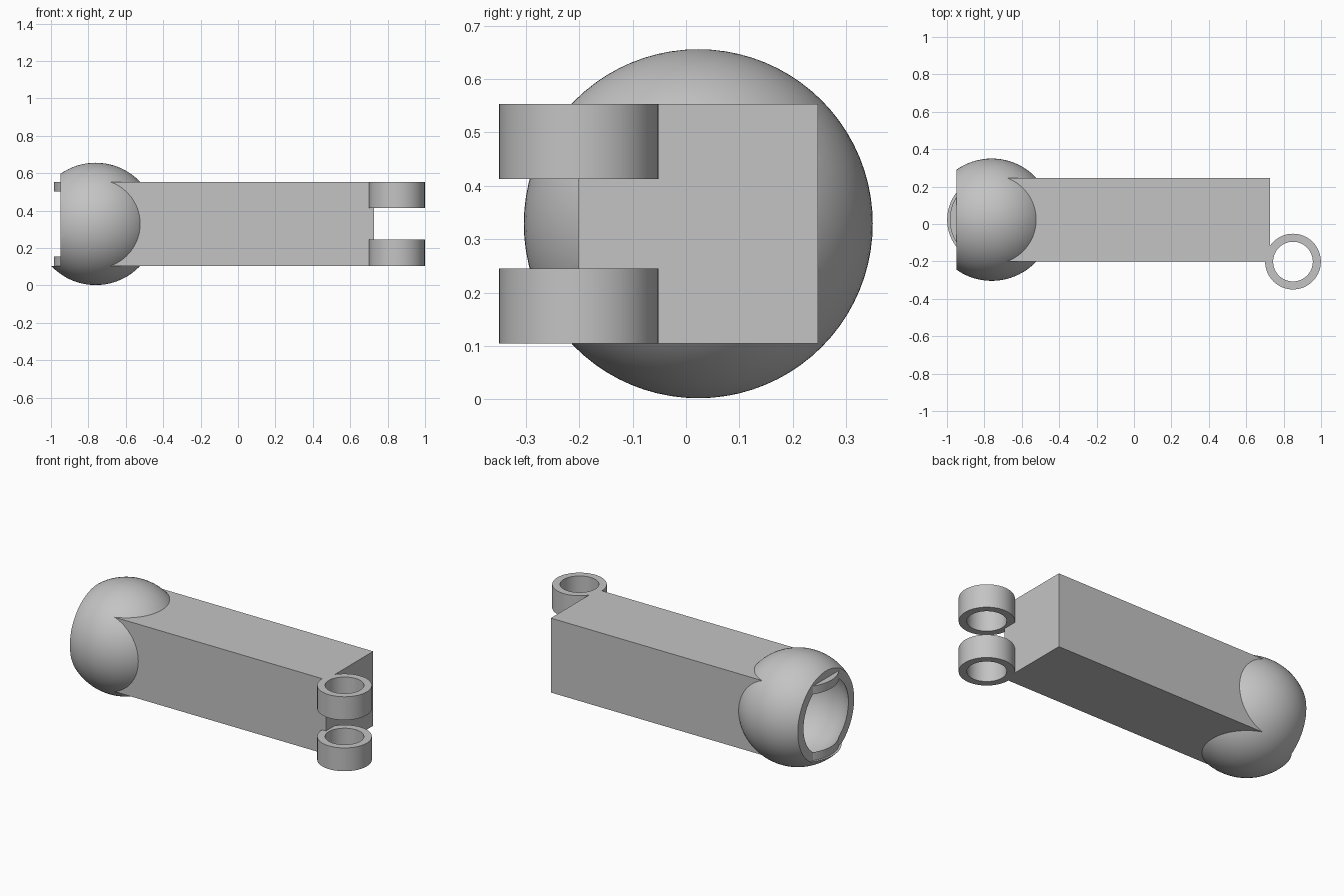
import bpy
import bmesh
from math import cos, sin, pi

if "Cube" in bpy.data.objects:
    bpy.data.objects.remove(bpy.data.objects["Cube"], do_unlink=True)

# Shared dimensions
BALL = (-0.761, 0.023, 0.329)
BALL_R, CAVITY_R = 0.327, 0.284
HALF = 0.224                      # half the bar's square section
BOTTOM, TOP = BALL[2] - HALF, BALL[2] + HALF
BAR_END, CUT_X = 0.727, -0.948

grey = bpy.data.materials.new("plain grey")
grey.use_nodes = True
colour = (0.55, 0.55, 0.55, 1)
grey.diffuse_color = colour
grey.node_tree.nodes["Principled BSDF"].inputs["Base Color"].default_value = colour


def finish(name, bm):
    bmesh.ops.recalc_face_normals(bm, faces=bm.faces)
    mesh = bpy.data.meshes.new(name)
    bm.to_mesh(mesh)
    bm.free()
    mesh.materials.append(grey)
    obj = bpy.data.objects.new(name, mesh)
    bpy.context.collection.objects.link(obj)
    return obj


def sphere(name, radius):
    bm = bmesh.new()
    bmesh.ops.create_uvsphere(bm, u_segments=80, v_segments=40, radius=radius)
    bmesh.ops.translate(bm, verts=bm.verts, vec=BALL)
    return finish(name, bm)


def prism(name, outline, low, high):
    bm = bmesh.new()
    face = bm.faces.new([bm.verts.new((x, y, low)) for x, y in outline])
    top = bmesh.ops.extrude_face_region(bm, geom=[face])["geom"]
    verts = [v for v in top if isinstance(v, bmesh.types.BMVert)]
    bmesh.ops.translate(bm, verts=verts, vec=(0, 0, high - low))
    return finish(name, bm)


def select_only(obj):
    bpy.ops.object.select_all(action="DESELECT")
    obj.select_set(True)
    bpy.context.view_layer.objects.active = obj


def combine(obj, other, operation):
    select_only(obj)
    mod = obj.modifiers.new(operation.title(), "BOOLEAN")
    mod.operation, mod.object, mod.solver = operation, other, "EXACT"
    bpy.ops.object.modifier_apply(modifier=mod.name)
    bpy.data.objects.remove(other, do_unlink=True)


def smooth(obj):
    select_only(obj)
    bpy.ops.object.shade_smooth_by_angle()


# Ball housing, sliced on its outer side down to the level of the bar's underside
ball = sphere("ball_housing", BALL_R)
slice_block = prism("slice_block", [(-2, -1), (CUT_X, -1), (CUT_X, 1), (-2, 1)], BOTTOM, 1)
combine(ball, slice_block, "DIFFERENCE")

# Square bar with a half-round end around the ball centre
steps = 40
round_end = [(BALL[0] + HALF * cos(pi / 2 + pi * i / steps),
              BALL[1] + HALF * sin(pi / 2 + pi * i / steps)) for i in range(steps + 1)]
square_end = [(BAR_END, BALL[1] - HALF), (BAR_END, BALL[1] + HALF)]
bar = prism("socket_bar", round_end + square_end, BOTTOM, TOP)
combine(bar, ball, "UNION")

# Hollow socket
combine(bar, sphere("cavity", CAVITY_R), "DIFFERENCE")
smooth(bar)


# Hinge rings on the front corner of the square end
def hinge_ring(name, low, high, outer=0.149, inner=0.106, sides=64):
    bm = bmesh.new()
    profile = [(outer, low), (outer, high), (inner, high), (inner, low)]
    loops = [[bm.verts.new((0.85 + r * cos(2 * pi * i / sides),
                            -0.201 + r * sin(2 * pi * i / sides), z))
              for r, z in profile] for i in range(sides)]
    for i in range(sides):
        a, b = loops[i], loops[(i + 1) % sides]
        for j in range(4):
            k = (j + 1) % 4
            bm.faces.new((a[j], b[j], b[k], a[k]))
    smooth(finish(name, bm))


RING_H = 0.14
hinge_ring("lower_hinge_ring", BOTTOM, BOTTOM + RING_H)
hinge_ring("upper_hinge_ring", TOP - RING_H, TOP)
